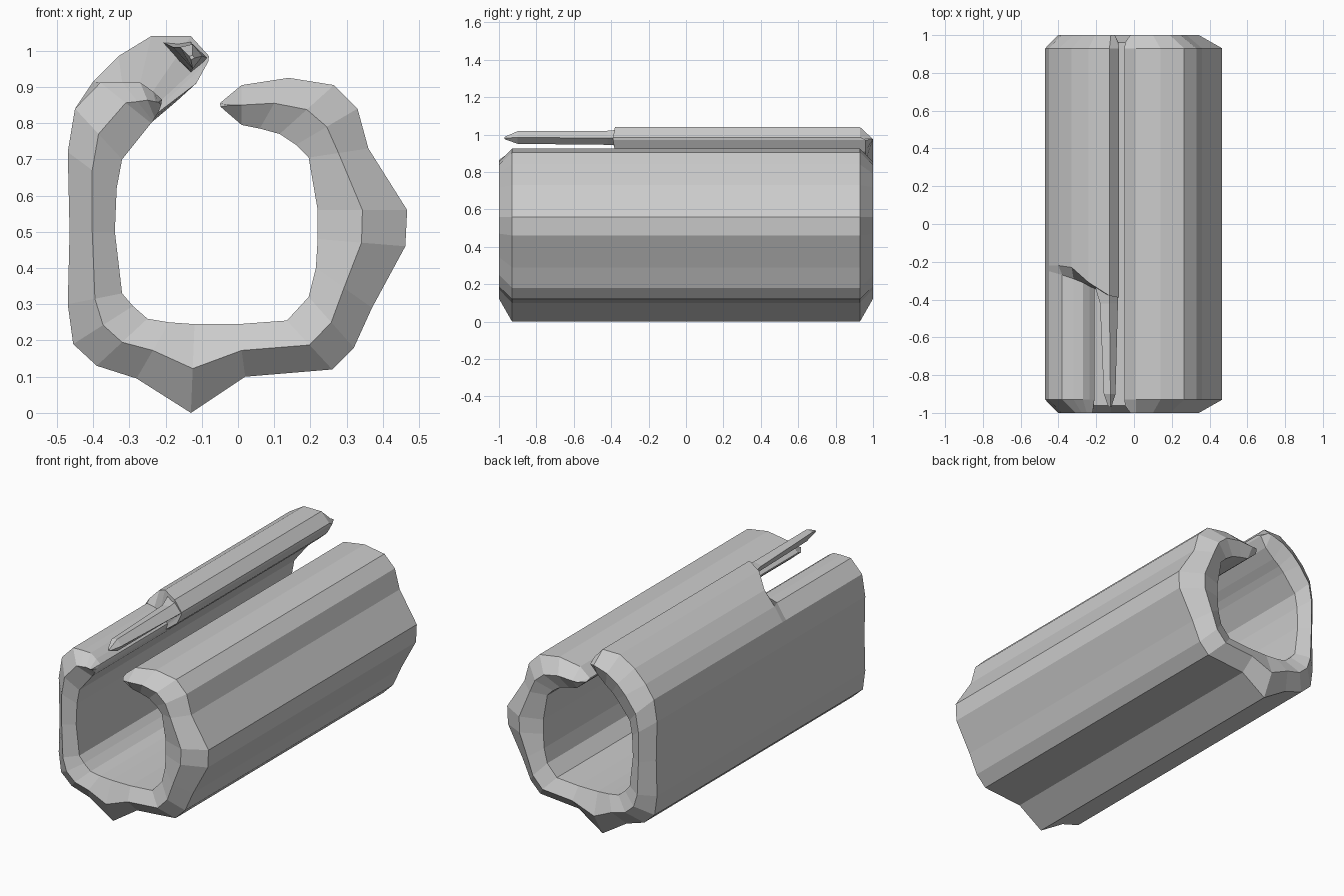
import bpy, bmesh

if "Cube" in bpy.data.objects:
    bpy.data.objects.remove(bpy.data.objects["Cube"])

# Rib stations around the open C: outer x, outer z, inner x, inner z
FULL = [
    (-.08, .985, -.082, .97), (-.13, 1.04, -.115, .91), (-.24, 1.04, -.17, .86),
    (-.33, .985, -.21, .83), (-.40, .915, -.24, .80), (-.45, .84, -.32, .70),
    (-.47, .72, -.335, .62), (-.465, .50, -.34, .50), (-.47, .30, -.32, .33),
    (-.455, .19, -.29, .295), (-.39, .13, -.25, .26), (-.28, .095, -.19, .25),
    (-.13, 0, -.12, .245), (.02, .10, 0, .245), (.26, .12, .135, .255),
    (.32, .18, .195, .32), (.37, .29, .215, .40), (.462, .46, .22, .48),
    (.467, .56, .22, .56), (.36, .73, .195, .705), (.33, .84, .16, .74),
    (.265, .905, .115, .77), (.14, .925, .06, .785), (.01, .905, .01, .795),
    (-.05, .855, -.048, .845)]
# Front part of the left arm is cut shorter
SHORT = [(-.21, .865, -.212, .85), (-.235, .888, -.22, .83),
         (-.27, .912, -.23, .815), (-.32, .914, -.235, .805),
         (-.38, .912, -.24, .80)] + FULL[5:]


def loft(name, rings):
    """Join equal-length closed rings into a capped solid."""
    bm = bmesh.new()
    vs = [[bm.verts.new(p) for p in ring] for ring in rings]
    n = len(rings[0])
    for a, b in zip(vs, vs[1:]):
        for i in range(n):
            j = (i + 1) % n
            bm.faces.new((a[i], a[j], b[j], b[i]))
    for end in (vs[0], vs[-1]):
        for i in range(n // 2 - 1):
            bm.faces.new((end[i], end[i + 1], end[n - 2 - i], end[n - 1 - i]))
    bmesh.ops.remove_doubles(bm, verts=bm.verts, dist=1e-5)
    bmesh.ops.recalc_face_normals(bm, faces=bm.faces)
    me = bpy.data.meshes.new(name)
    bm.to_mesh(me)
    bm.free()
    ob = bpy.data.objects.new(name, me)
    bpy.context.collection.objects.link(ob)
    return ob


def section(profile, y_out, y_in=None):
    """Profile ring; y values may be one number or one per station."""
    n = len(profile)
    yo = y_out if isinstance(y_out, list) else [y_out] * n
    yi = yo if y_in is None else [y_in] * n
    outer = [(p[0], y, p[1]) for p, y in zip(profile, yo)]
    inner = [(p[2], y, p[3]) for p, y in zip(profile, yi)]
    return outer + inner[::-1]


def ridge(profile, y):
    """Centre line of the wall, pulled in at both lips."""
    mid = [((p[0] + p[2]) / 2, y, (p[1] + p[3]) / 2) for p in profile]
    for tip, near in ((0, 1), (-1, -2)):
        mid[tip] = tuple((a + b) / 2 for a, b in zip(mid[tip], mid[near]))
    return mid + mid[::-1]


# Open ring shell with a stepped left arm and bevelled ends
rest = len(FULL) - 5
step_front = [-.33, -.33, -.31, -.29, -.27] + [-.25] * rest
step_back = [-.39, -.38, -.31, -.23, -.22] + [-.22] * rest
loft("ring_shell", [
    ridge(SHORT, -1), section(SHORT, -.93, -.96),
    section(SHORT, step_front), section(FULL, step_back),
    section(FULL, .93, .96), ridge(FULL, 1)])

# Thin spike reaching forward from the raised arm
spike = [
    (-.97, [(-.135, .985), (-.125, .987), (-.12, .98), (-.13, .975)]),
    (-.90, [(-.16, 1.01), (-.125, 1.018), (-.098, .985), (-.125, .95)]),
    (-.42, [(-.18, 1.01), (-.13, 1.02), (-.085, .98), (-.13, .945)]),
    (-.22, [(-.24, 1.038), (-.132, 1.038), (-.083, .98), (-.13, .93)])]
loft("arm_spike", [[(x, y, z) for x, z in pts] for y, pts in spike])
